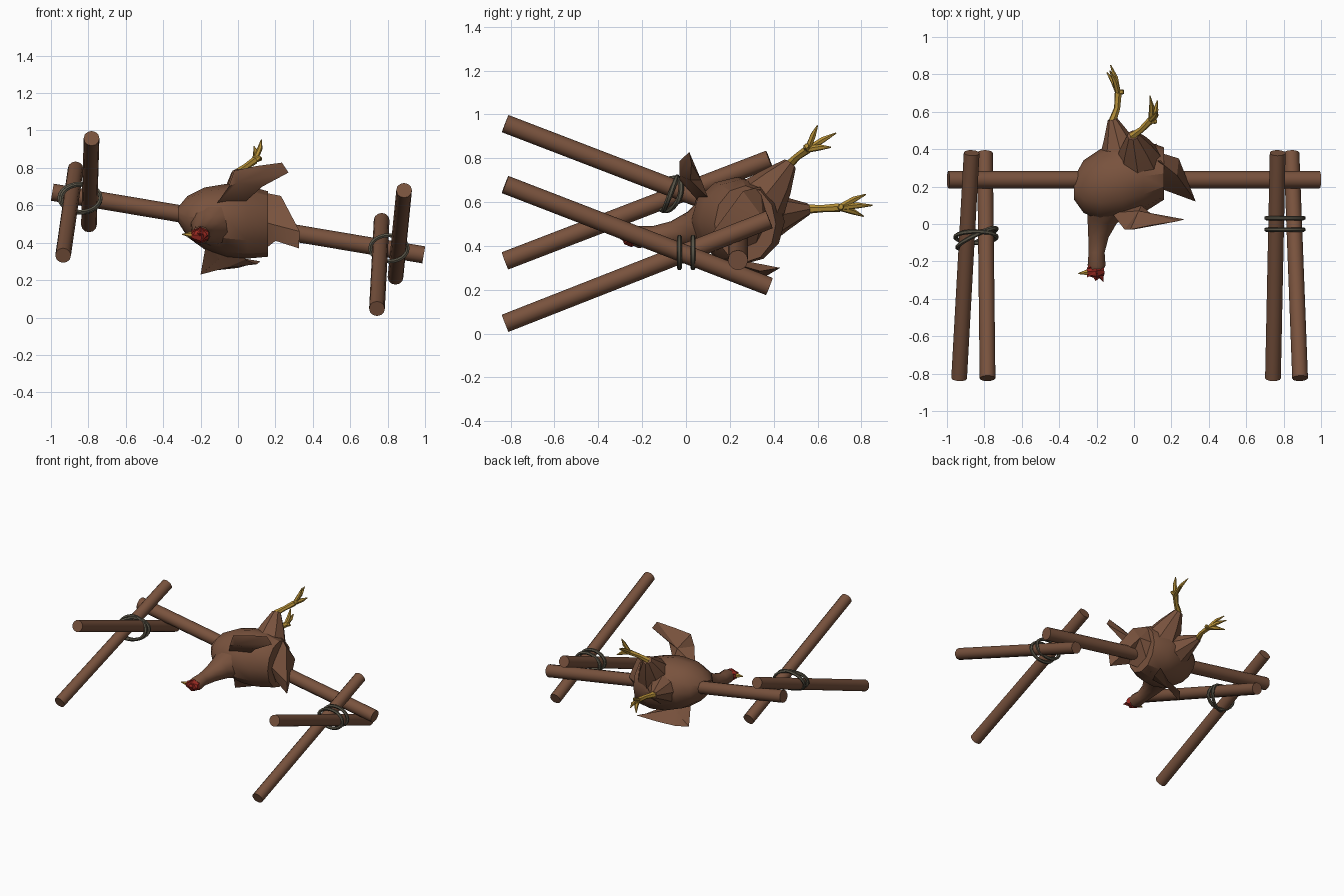
import bpy, bmesh, math
from mathutils import Vector as V


def material(name, rgb):
    m = bpy.data.materials.new(name)
    m.diffuse_color = (*rgb, 1)
    return m


BROWN = material("brown", (0.19, 0.085, 0.047))
ROPE = material("rope_grey", (0.095, 0.085, 0.06))
YELLOW = material("leg_yellow", (0.47, 0.28, 0.04))
RED = material("comb_red", (0.32, 0.022, 0.015))


def finish(name, bm, mat, angle=40):
    bmesh.ops.recalc_face_normals(bm, faces=bm.faces)
    me = bpy.data.meshes.new(name)
    bm.to_mesh(me)
    bm.free()
    me.materials.append(mat)
    ob = bpy.data.objects.new(name, me)
    bpy.context.collection.objects.link(ob)
    bpy.ops.object.select_all(action='DESELECT')
    ob.select_set(True)
    bpy.context.view_layer.objects.active = ob
    bpy.ops.object.shade_smooth_by_angle(angle=math.radians(angle))
    return ob


def loft(name, stations, mat, sides=10, ref=(0, 0, 1), closed=False, straight=None, angle=40):
    """Skin elliptical rings (x, y, z, radius along ref, other radius) along a path."""
    bm = bmesh.new()
    pts = [V(s[:3]) for s in stations]
    n = len(pts)
    rings = []
    for i, s in enumerate(stations):
        if closed:
            t = pts[(i + 1) % n] - pts[i - 1]
        else:
            t = pts[min(i + 1, n - 1)] - pts[max(i - 1, 0)]
        t = V(straight) if straight else t.normalized()
        u = V(ref)
        u = (u - t * u.dot(t)).normalized()
        w = t.cross(u)
        rings.append([bm.verts.new(pts[i] + u * s[3] * math.cos(a) + w * s[-1] * math.sin(a))
                      for a in (2 * math.pi * k / sides for k in range(sides))])
    for i in range(n if closed else n - 1):
        a, b = rings[i], rings[(i + 1) % n]
        for k in range(sides):
            j = (k + 1) % sides
            bm.faces.new((a[k], a[j], b[j], b[k]))
    if not closed:
        bm.faces.new(rings[0])
        bm.faces.new(rings[-1])
    return finish(name, bm, mat, angle)


def blade(name, outline, centre, offset, mat):
    """Thin-edged plate, thickest at its centre."""
    bm = bmesh.new()
    rim = [bm.verts.new(p) for p in outline]
    for sign in (1, -1):
        c = bm.verts.new(V(centre) + V(offset) * sign)
        for i in range(len(rim)):
            bm.faces.new((rim[i - 1], rim[i], c))
    return finish(name, bm, mat, 30)


# Spit and the four crossed support sticks
loft("spit", [(-0.993, 0.237, 0.67, 0.046), (0.993, 0.237, 0.335, 0.046)], BROWN, 12)
sticks = {
    "left_stick_falling": ((-0.783, -0.825, 0.958), (-0.797, 0.38, 0.495)),
    "left_stick_rising": ((-0.935, -0.825, 0.332), (-0.868, 0.38, 0.795)),
    "right_stick_falling": ((0.888, -0.825, 0.68), (0.842, 0.38, 0.215)),
    "right_stick_rising": ((0.743, -0.825, 0.047), (0.768, 0.38, 0.52)),
}
for name, (a, b) in sticks.items():
    loft(name, [(*a, 0.042), (*b, 0.042)], BROWN, 12)


# Rope lashings round each crossing
def lashing(name, x, y, z, rx, rz, lean_x=0.0, lean_z=0.0, n=24):
    pts = []
    for i in range(n):
        a = 2 * math.pi * i / n
        c, s = math.cos(a), math.sin(a)
        pts.append((x + rx * c, y + lean_x * c + lean_z * s, z + rz * s, 0.012))
    loft(name, pts, ROPE, 6, ref=(0, 1, 0), closed=True)


lashing("right_lashing_back", 0.807, 0.032, 0.37, 0.1, 0.07)
lashing("right_lashing_front", 0.807, -0.03, 0.37, 0.1, 0.07)
lashing("left_lashing_upright", -0.845, -0.07, 0.64, 0.11, 0.075, 0, 0.03)
lashing("left_lashing_leaning", -0.84, -0.075, 0.635, 0.105, 0.075, 0.05, 0.02)

# Bird body, breast to the left and tail to the right: x, y, z, half height, half depth
loft("body", [
    (-0.32, 0.19, 0.55, 0.04, 0.06),
    (-0.27, 0.2, 0.54, 0.11, 0.14),
    (-0.18, 0.21, 0.53, 0.165, 0.19),
    (-0.06, 0.235, 0.52, 0.195, 0.21),
    (0.05, 0.255, 0.51, 0.195, 0.195),
    (0.16, 0.27, 0.5, 0.175, 0.14),
], BROWN, 12, straight=(1, 0, 0), angle=30)
blade("tail", [(0.08, 0.4, 0.5), (0.13, 0.34, 0.67), (0.23, 0.26, 0.65), (0.33, 0.12, 0.46),
               (0.325, 0.13, 0.37), (0.2, 0.18, 0.41), (0.1, 0.3, 0.33)],
      (0.19, 0.27, 0.52), (0.05, 0.08, 0.01), BROWN)

# Neck, head, comb and beak
loft("neck", [(-0.13, 0.14, 0.51, 0.15), (-0.17, 0.03, 0.475, 0.085), (-0.19, -0.06, 0.455, 0.058),
              (-0.2, -0.15, 0.445, 0.045), (-0.2, -0.22, 0.44, 0.05), (-0.2, -0.25, 0.44, 0.035)],
     BROWN, 10, angle=50)
loft("face", [(-0.16, -0.245, 0.44, 0.025), (-0.2, -0.25, 0.44, 0.045), (-0.25, -0.255, 0.442, 0.022)],
     RED, 8)
blade("comb", [(-0.255, -0.24, 0.45), (-0.25, -0.285, 0.452), (-0.225, -0.275, 0.45),
               (-0.205, -0.305, 0.45), (-0.185, -0.29, 0.445), (-0.163, -0.312, 0.44),
               (-0.16, -0.23, 0.43)], (-0.2, -0.26, 0.445), (0, 0, 0.04), RED)
loft("beak", [(-0.24, -0.257, 0.442, 0.02), (-0.298, -0.265, 0.445, 0.003)], YELLOW, 6)
for side in (-1, 1):
    blade("wattle", [(-0.25, -0.24, 0.44 + 0.018 * side), (-0.235, -0.205, 0.44 + 0.03 * side),
                     (-0.21, -0.24, 0.44 + 0.025 * side)],
          (-0.23, -0.228, 0.44 + 0.025 * side), (0, 0, 0.01), RED)

# Wings
blade("upper_wing", [(-0.12, 0.06, 0.6), (-0.05, -0.03, 0.7), (-0.02, -0.03, 0.785), (0.1, -0.005, 0.81),
                     (0.235, 0.015, 0.828), (0.27, 0.025, 0.775), (0.13, 0.02, 0.7), (0.04, 0.1, 0.62)],
      (0.01, 0.02, 0.71), (0.015, 0.05, -0.01), BROWN)
blade("lower_wing", [(-0.17, 0.18, 0.4), (-0.2, 0.25, 0.23), (-0.14, 0.33, 0.25), (0.0, 0.37, 0.265),
                     (0.12, 0.43, 0.3), (0.1, 0.34, 0.285), (0.04, 0.25, 0.31), (0.0, 0.2, 0.38)],
      (-0.07, 0.27, 0.3), (-0.005, -0.02, 0.035), BROWN)

# Thighs
loft("lower_thigh", [(-0.06, 0.34, 0.53, 0.14), (-0.09, 0.46, 0.55, 0.075), (-0.115, 0.56, 0.568, 0.026)],
     BROWN, 8)
loft("upper_thigh", [(0.03, 0.32, 0.58, 0.14), (0.01, 0.41, 0.69, 0.085), (-0.005, 0.475, 0.775, 0.032)],
     BROWN, 8, ref=(1, 0, 0))


# Shanks and toes
def foot(name, shank, toes):
    radii = (0.022, 0.017, 0.02)
    loft(name + "_shank", [(*p, r) for p, r in zip(shank, radii)], YELLOW, 6, ref=(1, 0.2, 0.3))
    base = V(shank[-1])
    for tip in toes:
        tip = V(tip)
        mid = base.lerp(tip, 0.55) + V((0.008, 0, 0.004))
        loft(name + "_toe", [(*base, 0.015), (*mid, 0.014), (*tip, 0.003)], YELLOW, 6, ref=(1, 0.2, 0.3))


foot("lower_foot", [(-0.115, 0.55, 0.568), (-0.09, 0.62, 0.57), (-0.085, 0.7, 0.575)],
     [(-0.13, 0.82, 0.635), (-0.125, 0.85, 0.585), (-0.145, 0.81, 0.535), (-0.055, 0.715, 0.57)])
foot("upper_foot", [(-0.01, 0.47, 0.77), (0.04, 0.505, 0.805), (0.09, 0.555, 0.84)],
     [(0.125, 0.6, 0.95), (0.085, 0.685, 0.915), (0.125, 0.66, 0.85), (0.12, 0.54, 0.86)])
